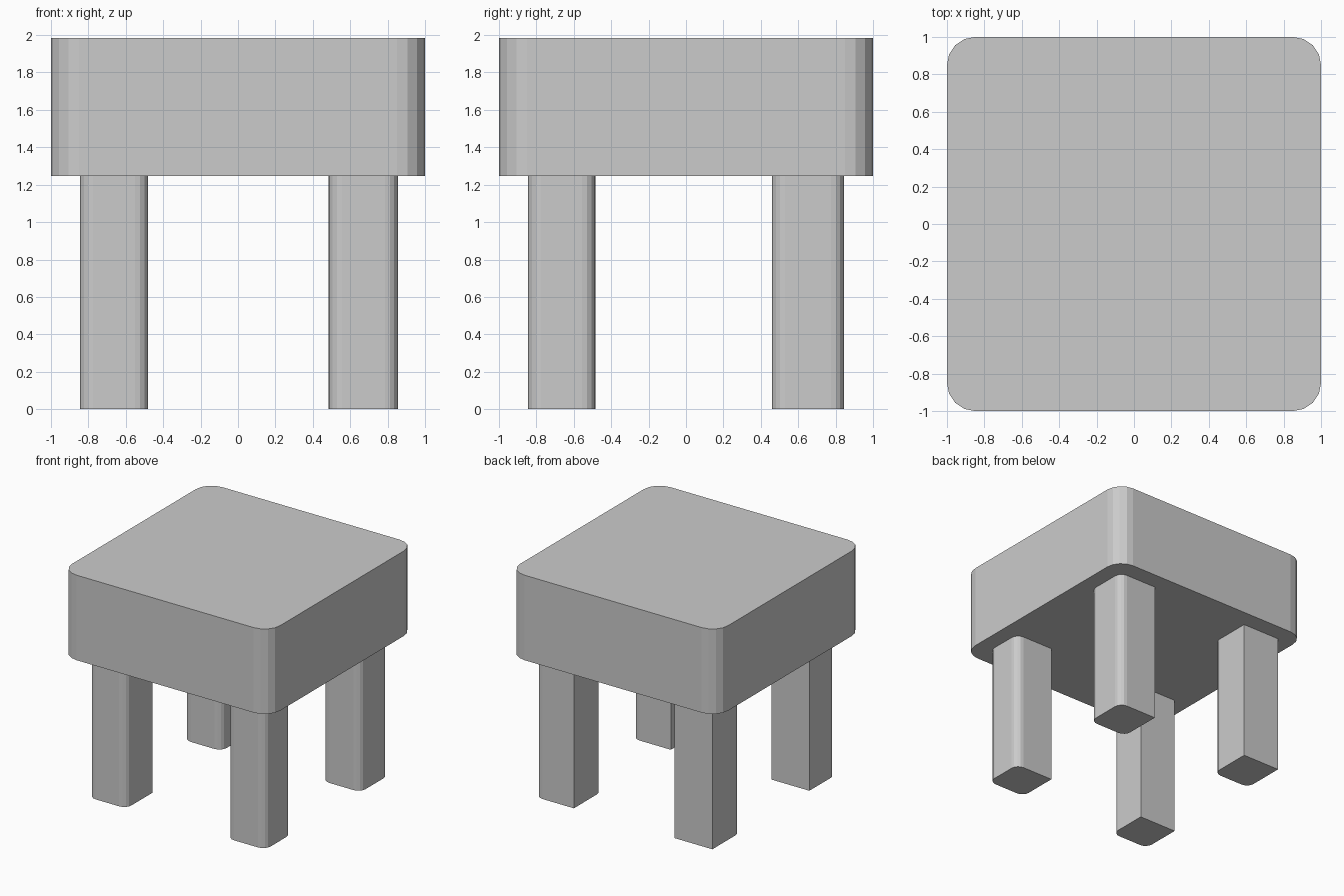
import bpy, bmesh
from math import pi, cos, sin

if "Cube" in bpy.data.objects:
    bpy.data.objects.remove(bpy.data.objects["Cube"])

SEGMENTS = 4


def rounded_block(name, x0, x1, y0, y1, z0, z1, radii):
    """Upright block; radii for corners (-x-y, +x-y, +x+y, -x+y), 0 = sharp."""
    corners = [(x0, y0, 1, 1), (x1, y0, -1, 1), (x1, y1, -1, -1), (x0, y1, 1, -1)]
    outline = []
    for i, ((x, y, sx, sy), r) in enumerate(zip(corners, radii)):
        if r == 0:
            outline.append((x, y))
            continue
        cx, cy = x + sx * r, y + sy * r
        for k in range(SEGMENTS + 1):
            a = pi + (i + k / SEGMENTS) * pi / 2
            outline.append((cx + r * cos(a), cy + r * sin(a)))

    bm = bmesh.new()
    base = bm.faces.new([bm.verts.new((x, y, z0)) for x, y in outline])
    top = bmesh.ops.extrude_face_region(bm, geom=[base], use_keep_orig=True)
    verts = [v for v in top["geom"] if isinstance(v, bmesh.types.BMVert)]
    bmesh.ops.translate(bm, verts=verts, vec=(0, 0, z1 - z0))
    bmesh.ops.recalc_face_normals(bm, faces=bm.faces)
    mesh = bpy.data.meshes.new(name)
    bm.to_mesh(mesh)
    bm.free()
    obj = bpy.data.objects.new(name, mesh)
    bpy.context.collection.objects.link(obj)
    return obj


# Thick seat with four rounded corners
SEAT_BOTTOM, SEAT_TOP = 1.247, 1.985
rounded_block("seat", -1, 1, -1, 1, SEAT_BOTTOM, SEAT_TOP, [0.15] * 4)

# Legs: back left corner is sharp; left legs also have a sharp back right corner
R = 0.07
left_x, right_x = (-0.845, -0.48), (0.485, 0.855)
front_y, back_y = (-0.845, -0.485), (0.46, 0.845)
for side, xs, back_right_r in (("left", left_x, 0), ("right", right_x, R)):
    for end, ys in (("front", front_y), ("back", back_y)):
        rounded_block(f"{end}_{side}_leg", *xs, *ys, 0, SEAT_BOTTOM,
                      [R, R, back_right_r, 0])
